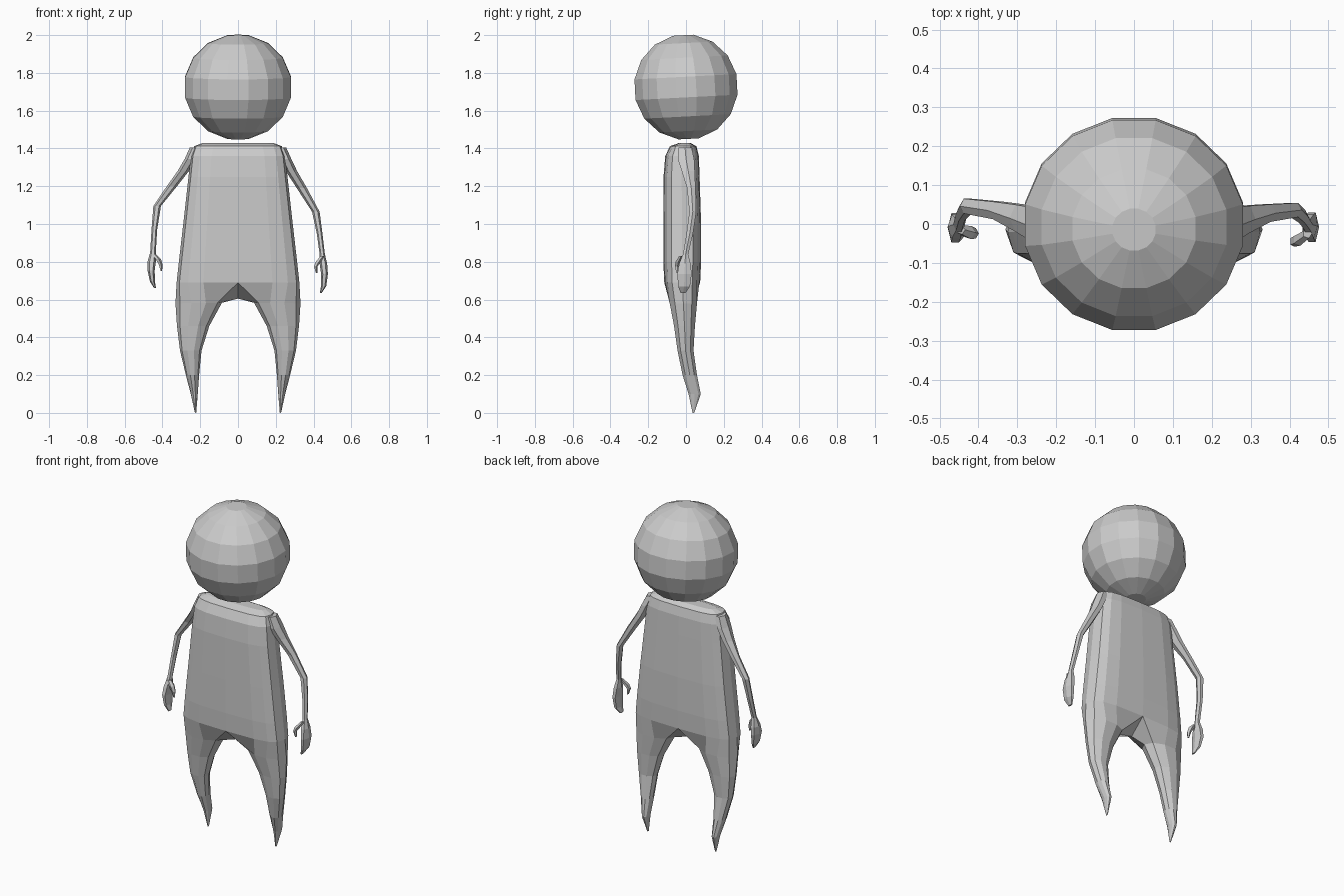
import bpy, bmesh
from math import sin, cos, pi, radians


def skin(bm, a, b, closed):
    n = len(a)
    for i in range(n if closed else n - 1):
        j = (i + 1) % n
        bm.faces.new((a[i], a[j], b[j], b[i]))


def finish(bm, name):
    bmesh.ops.recalc_face_normals(bm, faces=bm.faces)
    me = bpy.data.meshes.new(name)
    bm.to_mesh(me)
    bm.free()
    ob = bpy.data.objects.new(name, me)
    bpy.context.collection.objects.link(ob)
    return ob


def loft(name, rows):
    """Closed, capped loft through rows of points."""
    bm = bmesh.new()
    rings = [[bm.verts.new(p) for p in r] for r in rows]
    for a, b in zip(rings, rings[1:]):
        skin(bm, a, b, True)
    bm.faces.new(rings[0])
    bm.faces.new(rings[-1])
    return finish(bm, name)


def ring(x, y, z, rx, ry, n=6, off=0.0):
    return [(x + rx * cos(2 * pi * (i + off) / n), y + ry * sin(2 * pi * (i + off) / n), z)
            for i in range(n)]


# Head: 16-sided faceted ball, tipped slightly forward
rows = []
for k in range(8):
    t = radians(11.25 + 22.5 * k)
    rows.append(ring(0, 0, 0.28 * cos(t), 0.291 * sin(t), 0.281 * sin(t), 16, 0.5))
head = loft("head", rows)
head.location = (0, 0, 1.725)
head.rotation_euler = (radians(3), 0, 0)

# Torso: half rows (z, half width, front y, back y), mirrored
torso = [(1.428, .19, -.04, .025), (1.412, .232, -.085, .055), (1.36, .25, -.11, .068),
         (1.25, .262, -.119, .072), (1.0, .29, -.12, .08), (.8, .313, -.12, .08),
         (.69, .325, -.115, .075)]
P = 0.6


def half_row(z, w, f, b):
    pts = []
    for k in range(9):
        a = -pi / 2 + pi * k / 8
        c, s = max(cos(a), 0.0), sin(a)
        if k in (0, 8):
            c = 0.0
        pts.append((w * c ** P, (f + b) / 2 + (b - f) / 2 * (1 if s > 0 else -1) * abs(s) ** P, z))
    return pts


# Legs: (inner x, inner z, outer x, outer z, front y, back y)
legs = [(.085, .583, .331, .58, -.09, .062), (.152, .46, .323, .46, -.066, .05),
        (.193, .33, .307, .33, -.047, .042), (.206, .2, .276, .2, -.02, .06),
        (.213, .1, .25, .1, .012, .08), (.221, .003, .228, 0, .034, .044)]

bm = bmesh.new()
prev = None
for spec in torso:
    cur = [bm.verts.new(p) for p in half_row(*spec)]
    if prev:
        skin(bm, prev, cur, False)
    else:
        bm.faces.new(cur)
    prev = cur
prev = prev + [bm.verts.new((0, -.02, .605))]
for xi, zi, xo, zo, f, b in legs:
    cur = []
    for k in range(10):
        a = pi + 2 * pi * (k + 1) / 10
        t = (1 + cos(a)) / 2
        cur.append(bm.verts.new((xi + (xo - xi) * t, (f + b) / 2 + (b - f) / 2 * sin(a),
                                 zi + (zo - zi) * t)))
    skin(bm, prev, cur, True)
    prev = cur
bm.faces.new(prev)
body = finish(bm, "torso_and_legs")
mod = body.modifiers.new("Mirror", 'MIRROR')
mod.use_mirror_merge = True

# Arms and hands: rings of (x, y, z, x radius, y radius), then the thumb
arms = {
    "right": ([(.225, -.005, 1.405, .03, .04), (.252, 0, 1.345, .03, .05),
               (.283, .012, 1.28, .03, .04), (.338, .028, 1.19, .027, .026),
               (.412, .036, 1.065, .02, .021), (.432, .02, .95, .015, .02),
               (.446, -.002, .84, .014, .016), (.452, -.006, .79, .02, .035),
               (.458, -.008, .735, .018, .044), (.453, -.01, .67, .014, .036),
               (.438, -.016, .635, .005, .015)],
              [(.446, -.025, .83, .012, .012), (.424, -.04, .8, .015, .016),
               (.41, -.045, .775, .01, .014), (.416, -.045, .74, .004, .006)]),
    "left": ([(-.225, -.005, 1.405, .03, .04), (-.252, 0, 1.345, .03, .05),
              (-.29, .015, 1.28, .03, .04), (-.35, .035, 1.2, .027, .026),
              (-.428, .046, 1.095, .02, .022), (-.443, .026, .97, .015, .02),
              (-.45, -.002, .85, .015, .016), (-.457, -.006, .8, .022, .035),
              (-.46, -.01, .755, .019, .044), (-.453, -.014, .695, .013, .034),
              (-.439, -.02, .66, .005, .014)],
             [(-.446, -.015, .84, .012, .012), (-.424, -.022, .815, .016, .018),
              (-.41, -.024, .785, .011, .014), (-.406, -.025, .75, .004, .006)]),
}
for side, (arm, thumb) in arms.items():
    loft(side + "_arm", [ring(*r) for r in arm])
    loft(side + "_thumb", [ring(*r, n=5) for r in thumb])
